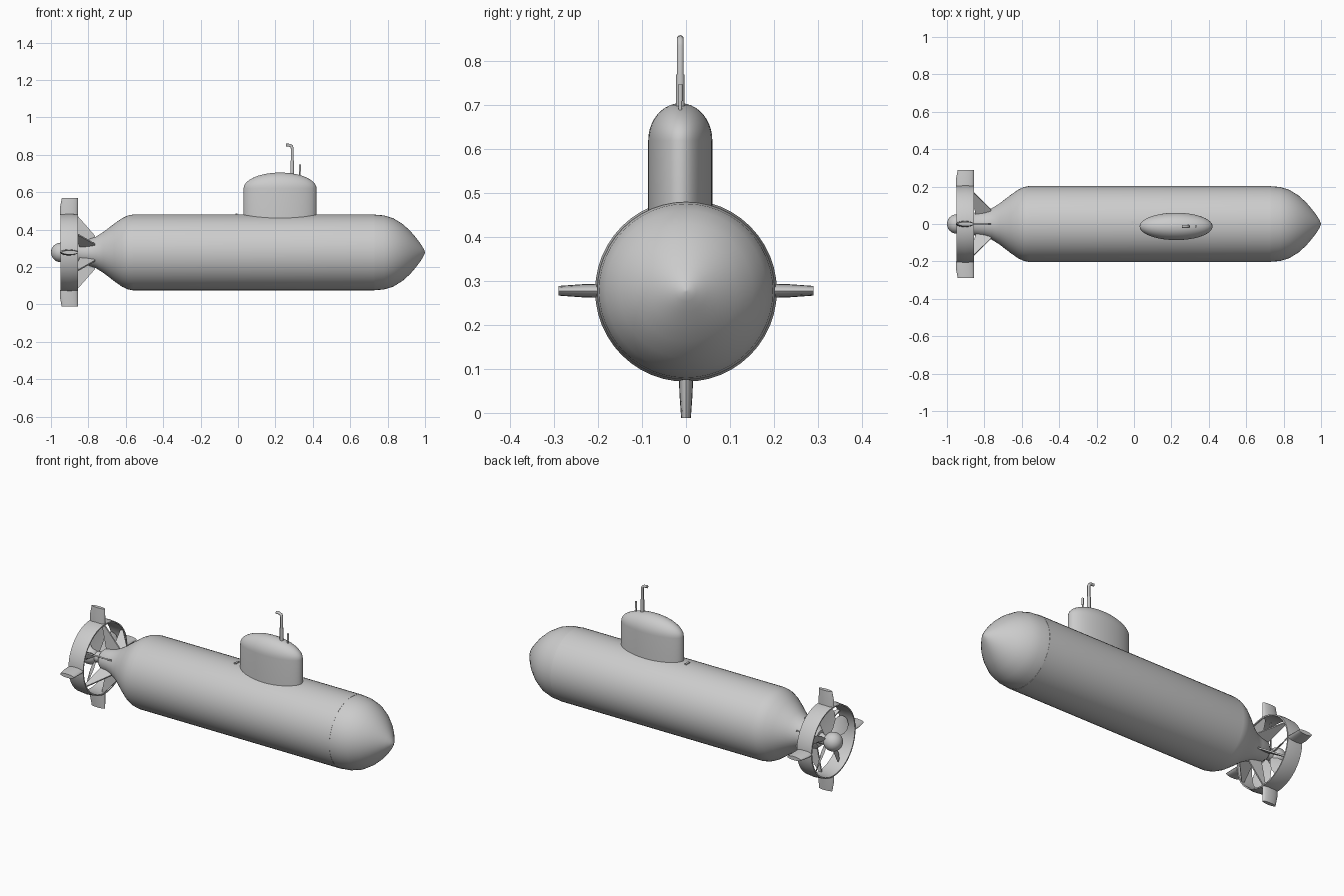
import bpy, bmesh, math
from mathutils import Matrix, Vector

if "Cube" in bpy.data.objects:
    bpy.data.objects.remove(bpy.data.objects["Cube"])

AXIS = 0.278          # height of the hull centreline
SAIL_Y = -0.013

grey = bpy.data.materials.new("hull_grey")
grey.use_nodes = True
colour = (0.6, 0.6, 0.6, 1)
grey.diffuse_color = colour
grey.node_tree.nodes["Principled BSDF"].inputs["Base Color"].default_value = colour


def finish(name, bm, angle=35):
    bmesh.ops.remove_doubles(bm, verts=bm.verts, dist=1e-5)
    bmesh.ops.recalc_face_normals(bm, faces=bm.faces)
    mesh = bpy.data.meshes.new(name)
    bm.to_mesh(mesh)
    bm.free()
    mesh.materials.append(grey)
    obj = bpy.data.objects.new(name, mesh)
    bpy.context.collection.objects.link(obj)
    bpy.ops.object.select_all(action='DESELECT')
    obj.select_set(True)
    bpy.context.view_layer.objects.active = obj
    bpy.ops.object.shade_smooth_by_angle(angle=math.radians(angle))
    return obj


def loft(bm, rings, closed=False):
    """Skin a list of equal-sized point rings and cap the ends."""
    loops = [[bm.verts.new(p) for p in ring] for ring in rings]
    n = len(loops[0])
    pairs = list(zip(loops, loops[1:]))
    if closed:
        pairs.append((loops[-1], loops[0]))
    for a, b in pairs:
        for i in range(n):
            j = (i + 1) % n
            bm.faces.new((a[i], a[j], b[j], b[i]))
    if not closed:
        bm.faces.new(loops[0])
        bm.faces.new(loops[-1])


def circle(x, r, n):
    return [(x, r * math.cos(2 * math.pi * i / n), AXIS + r * math.sin(2 * math.pi * i / n))
            for i in range(n)]


def lathe(name, profile, n=48, closed=False):
    bm = bmesh.new()
    loft(bm, [circle(x, r, n) for x, r in profile], closed)
    return finish(name, bm)


def spin(bm, angle):
    """Turn a part built along +z from the centreline, then lift it to the hull axis."""
    bmesh.ops.transform(bm, verts=bm.verts,
                        matrix=Matrix.Translation((0, 0, AXIS)) @ Matrix.Rotation(angle, 4, 'X'))


# Hull and nose
lathe("hull", [(-0.87, 0.045), (-0.85, 0.062), (-0.80, 0.070), (-0.76, 0.084), (-0.72, 0.109),
               (-0.66, 0.155), (-0.62, 0.183), (-0.59, 0.197), (-0.56, 0.203), (0.73, 0.203)])
lathe("nose", [(0.73, 0.202), (0.78, 0.198), (0.83, 0.183), (0.88, 0.152), (0.92, 0.116),
               (0.95, 0.081), (0.975, 0.048), (0.99, 0.024), (1.0, 0.003)])

# Shroud ring and propeller hub
lathe("shroud_ring", [(-0.95, 0.196), (-0.95, 0.203), (-0.90, 0.207), (-0.855, 0.203),
                      (-0.855, 0.196), (-0.90, 0.193)], closed=True)
lathe("propeller_shaft", [(-0.95, 0.03), (-0.86, 0.03)], 24)
bm = bmesh.new()
bmesh.ops.create_uvsphere(bm, u_segments=24, v_segments=16, radius=0.052,
                          matrix=Matrix.Translation((-0.948, 0, AXIS)))
finish("propeller_hub", bm)

# Propeller blades, broad and twisted
for k in range(5):
    bm = bmesh.new()
    rings = []
    for r, half, pitch in ((0.03, 0.016, 55), (0.07, 0.032, 48), (0.11, 0.044, 40),
                           (0.15, 0.044, 33), (0.175, 0.030, 28), (0.185, 0.010, 26)):
        t = math.radians(pitch)
        u = Vector((math.sin(t), math.cos(t), 0))
        v = Vector((math.cos(t), -math.sin(t), 0)) * 0.003
        c = Vector((-0.91, 0, r))
        rings.append([c + u * half, c + v, c - u * half, c - v])
    loft(bm, rings)
    spin(bm, 2 * math.pi * k / 5)
    finish("propeller_blade_%d" % (k + 1), bm)

# Four aerofoil fins outside the ring
for k, side in enumerate(("top", "left", "bottom", "right")):
    bm = bmesh.new()
    rings = []
    for z, rear, front, half in ((0.200, -0.953, -0.855, 0.016), (0.235, -0.953, -0.855, 0.015),
                                 (0.290, -0.942, -0.855, 0.011)):
        ring = []
        for i in range(16):
            a = 2 * math.pi * i / 16
            ring.append(((rear + front) / 2 + (front - rear) / 2 * math.cos(a),
                         half * math.sin(a), z))
        rings.append(ring)
    loft(bm, rings)
    spin(bm, -k * math.pi / 2)
    finish("fin_" + side, bm)

# Thin struts from the tail cone to the ring
for k in range(6):
    bm = bmesh.new()
    outline = [(-0.765, 0.075), (-0.765, 0.09), (-0.86, 0.198), (-0.875, 0.198), (-0.845, 0.055)]
    loft(bm, [[(x, y, z) for x, z in outline] for y in (-0.004, 0.004)])
    spin(bm, k * math.pi / 3)
    finish("ring_strut_%d" % (k + 1), bm)

# Sail: elliptical walls under a half-ellipsoid roof
bm = bmesh.new()
rings = []
levels = [(0.44, 1.0)] + [(0.62 + 0.085 * math.sin(t), math.cos(t))
                          for t in [i * math.pi / 20.3 for i in range(11)]]
for z, s in levels:
    rings.append([(0.225 + 0.195 * s * math.cos(2 * math.pi * i / 48),
                   SAIL_Y + 0.073 * s * math.sin(2 * math.pi * i / 48), z) for i in range(48)])
loft(bm, rings)
finish("sail", bm)


def mast(name, points, radius):
    curve = bpy.data.curves.new(name, 'CURVE')
    curve.dimensions = '3D'
    curve.bevel_depth = radius
    curve.bevel_resolution = 3
    curve.use_fill_caps = True
    line = curve.splines.new('POLY')
    line.points.add(len(points) - 1)
    for p, (x, z) in zip(line.points, points):
        p.co = (x, SAIL_Y, z, 1)
    curve.materials.append(grey)
    bpy.context.collection.objects.link(bpy.data.objects.new(name, curve))


# Periscope with bent head, and a short aerial
mast("periscope", [(0.29, 0.68), (0.29, 0.77)], 0.010)
mast("periscope_head", [(0.29, 0.75), (0.29, 0.835), (0.286, 0.846), (0.277, 0.851),
                        (0.257, 0.852)], 0.008)
mast("aerial", [(0.331, 0.67), (0.331, 0.715)], 0.004)
mast("aerial_tip", [(0.331, 0.71), (0.331, 0.747)], 0.006)

# Small deck cleat behind the sail
bm = bmesh.new()
bmesh.ops.create_cube(bm, size=1, matrix=Matrix.Translation((-0.008, 0, AXIS + 0.203))
                      @ Matrix.Diagonal((0.012, 0.03, 0.01, 1)))
finish("deck_cleat", bm)
